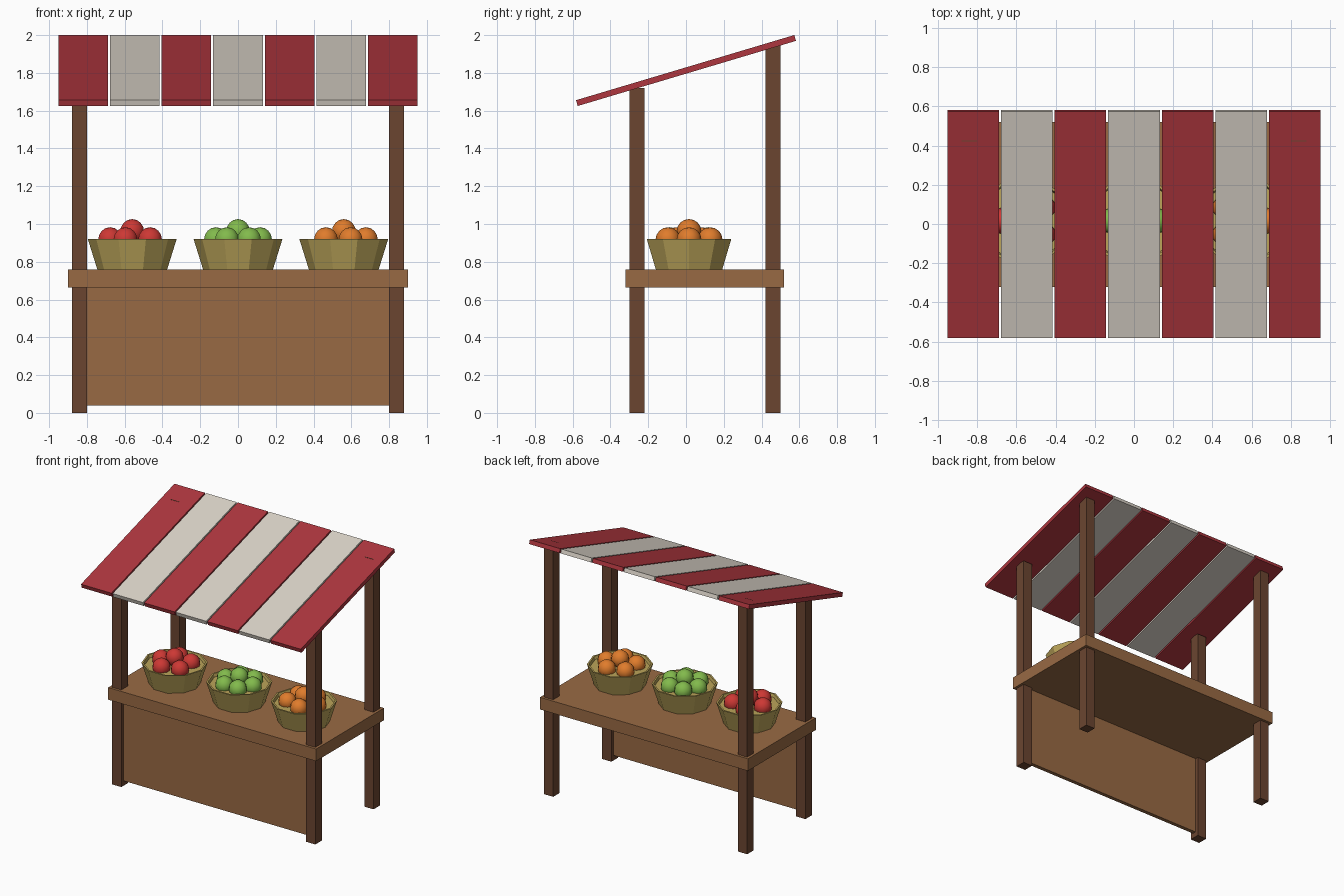
import bpy, bmesh, math
from mathutils import Matrix

if "Cube" in bpy.data.objects:
    bpy.data.objects.remove(bpy.data.objects["Cube"])


def material(name, rgb):
    lin = [((c / 255 + 0.055) / 1.055) ** 2.4 for c in rgb]
    m = bpy.data.materials.new(name)
    m.diffuse_color = (*lin, 1)
    m.use_nodes = True
    m.node_tree.nodes["Principled BSDF"].inputs["Base Color"].default_value = m.diffuse_color
    return m


AWNING_RED = material("awning red", (174, 54, 62))
CREAM = material("cream cloth", (218, 211, 200))
WOOD = material("counter wood", (153, 106, 68))
DARK_WOOD = material("dark post wood", (107, 69, 48))
WICKER = material("wicker", (188, 165, 90))
RED = material("red fruit", (205, 56, 52))
GREEN = material("green fruit", (130, 186, 76))
ORANGE = material("orange fruit", (224, 124, 44))


def finish(name, bm, mat, smooth=False):
    bmesh.ops.recalc_face_normals(bm, faces=bm.faces)
    for f in bm.faces:
        f.smooth = smooth
    me = bpy.data.meshes.new(name)
    bm.to_mesh(me)
    bm.free()
    me.materials.append(mat)
    ob = bpy.data.objects.new(name, me)
    bpy.context.collection.objects.link(ob)
    return ob


def box(name, center, size, mat, tilt=0):
    bm = bmesh.new()
    bmesh.ops.create_cube(bm, size=1, matrix=Matrix.Translation(center)
                          @ Matrix.Rotation(tilt, 4, 'X') @ Matrix.Diagonal((*size, 1)))
    return finish(name, bm, mat)


def basket(name, x, y):
    # Lathed ten-sided tub with a thin lip and a shallow fill level
    profile = [(0.185, 0.76), (0.235, 0.92), (0.222, 0.92), (0.215, 0.897)]
    bm = bmesh.new()
    rings = [[bm.verts.new((x + r * math.cos(i * math.tau / 10),
                            y + r * math.sin(i * math.tau / 10), z)) for i in range(10)]
             for r, z in profile]
    for a, b in zip(rings, rings[1:]):
        for i in range(10):
            j = (i + 1) % 10
            bm.faces.new((a[i], a[j], b[j], b[i]))
    bm.faces.new(rings[0][::-1])
    bm.faces.new(rings[-1])
    finish(name, bm, WICKER)


def fruit(name, x, y, z, mat):
    bm = bmesh.new()
    bmesh.ops.create_uvsphere(bm, u_segments=10, v_segments=8, radius=0.066,
                              matrix=Matrix.Translation((x, y, z)))
    finish(name, bm, mat, smooth=True)


# Four posts, taller at the back
for side, sx in (("left", -1), ("right", 1)):
    for end, y, h in (("front", -0.26, 1.72), ("back", 0.46, 1.956)):
        box(f"{end}_{side}_post", (sx * 0.84, y, h / 2), (0.08, 0.08, h), DARK_WOOD)

# Counter and front panel
box("counter", (0, 0.1, 0.7125), (1.8, 0.84, 0.095), WOOD)
box("front_panel", (0, -0.26, 0.355), (1.6, 0.03, 0.63), WOOD)

# Sloping awning made of separate stripes
for i in range(7):
    box(f"awning_stripe_{i + 1}", ((i - 3) * 0.2733, 0, 1.8125), (0.263, 1.206, 0.032),
        CREAM if i % 2 else AWNING_RED, tilt=0.29)

# Baskets, each with a ring of fruit and one on top
for name, x, mat, count, start in (("red", -0.56, RED, 5, math.pi),
                                   ("green", 0, GREEN, 6, 0),
                                   ("orange", 0.56, ORANGE, 5, 0)):
    y = 0.016
    basket(f"{name}_fruit_basket", x, y)
    for k in range(count):
        a = start + k * math.tau / count
        fruit(f"{name}_fruit_{k + 1}", x + 0.117 * math.cos(a), y + 0.117 * math.sin(a), 0.917, mat)
    fruit(f"{name}_fruit_top", x, y, 0.96, mat)
